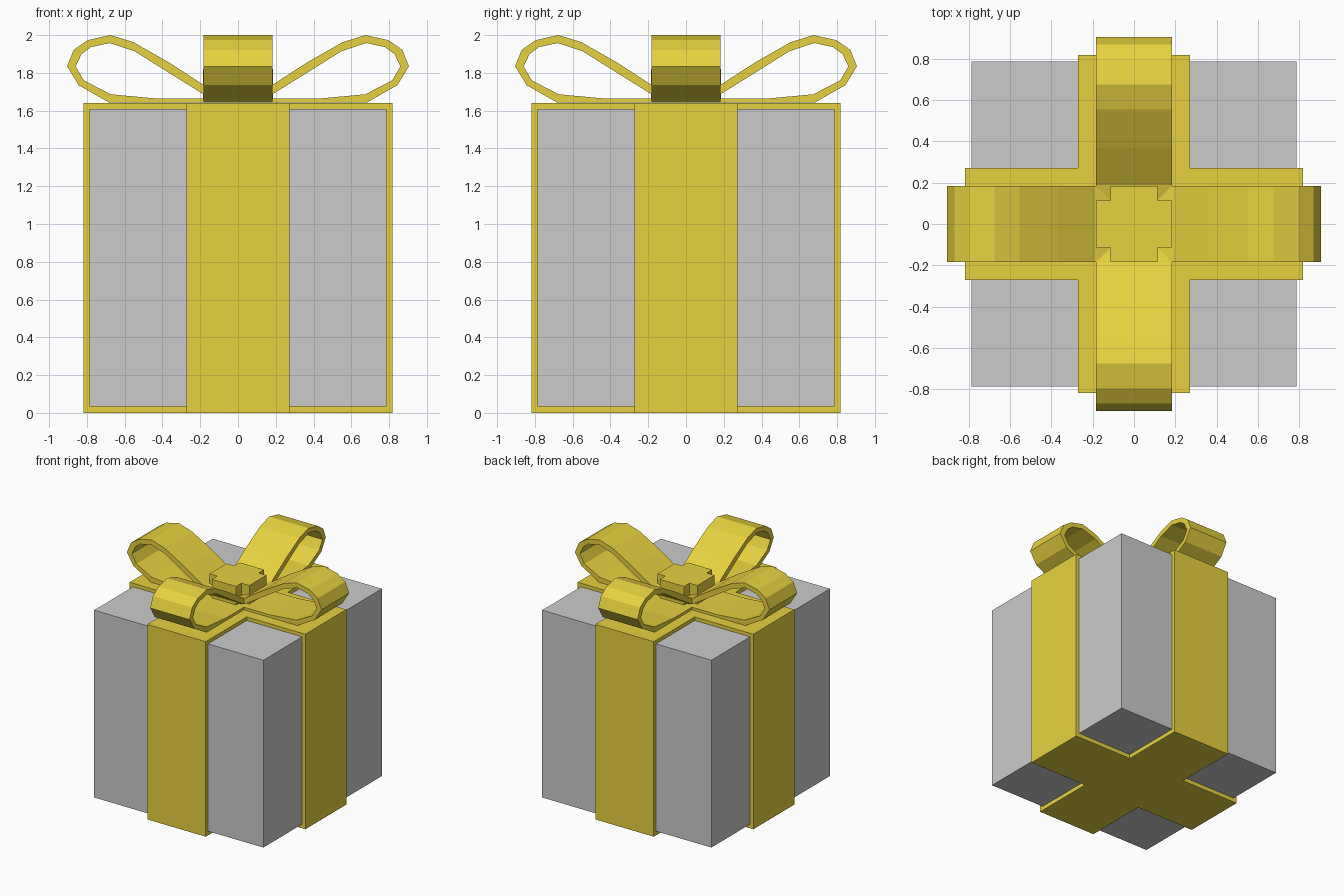
import bpy, bmesh, math
from mathutils import Matrix

if "Cube" in bpy.data.objects:
    bpy.data.objects.remove(bpy.data.objects["Cube"])

gold = bpy.data.materials.new("gold")
gold.diffuse_color = (0.8, 0.64, 0.05, 1)
gold.use_nodes = True
gold.node_tree.nodes["Principled BSDF"].inputs["Base Color"].default_value = gold.diffuse_color


def finish(name, bm, mat=None):
    bmesh.ops.recalc_face_normals(bm, faces=bm.faces)
    mesh = bpy.data.meshes.new(name)
    bm.to_mesh(mesh)
    bm.free()
    obj = bpy.data.objects.new(name, mesh)
    bpy.context.collection.objects.link(obj)
    if mat:
        mesh.materials.append(mat)
    return obj


def cross_prism(name, a, b, z0, z1):
    """Plus-shaped prism: arm length a, arm half width b."""
    bm = bmesh.new()
    pts = []
    for k in range(4):
        r = Matrix.Rotation(k * math.pi / 2, 3, 'Z')
        for x, y in ((a, -b), (a, b), (b, b)):
            v = r @ Matrix.Translation((x, y, z0)).translation
            pts.append(bm.verts.new(v))
    face = bm.faces.new(pts)
    out = bmesh.ops.extrude_face_region(bm, geom=[face])
    top = [g for g in out["geom"] if isinstance(g, bmesh.types.BMVert)]
    bmesh.ops.translate(bm, verts=top, vec=(0, 0, z1 - z0))
    return finish(name, bm, gold)


# Box
bm = bmesh.new()
bmesh.ops.create_cube(bm, size=1, matrix=Matrix.Translation((0, 0, 0.8225))
                      @ Matrix.Diagonal((1.574, 1.574, 1.575, 1)))
box = finish("gift_box", bm)

# Ribbon wrapped round the box in both directions, hollowed by the box
ribbon = cross_prism("ribbon_wrap", 0.817, 0.272, 0, 1.64)
cut = ribbon.modifiers.new("hollow", 'BOOLEAN')
cut.operation = 'DIFFERENCE'
cut.solver = 'EXACT'
cut.object = box

# Bow loops: paired outer and inner outline of one strand
outer = [(0.10, 1.715), (0.188, 1.74), (0.365, 1.855), (0.555, 1.963),
         (0.675, 2.0), (0.796, 1.973), (0.87, 1.922), (0.905, 1.835),
         (0.844, 1.735), (0.68, 1.642), (0.43, 1.642), (0.10, 1.642)]
inner = [(0.10, 1.675), (0.188, 1.69), (0.365, 1.80), (0.548, 1.915),
         (0.68, 1.958), (0.78, 1.936), (0.828, 1.90), (0.86, 1.835),
         (0.817, 1.761), (0.675, 1.687), (0.43, 1.664), (0.10, 1.664)]


def bow_loop(name, angle, w=0.183):
    bm = bmesh.new()
    rings = [[bm.verts.new((x, y, z)) for (x, z), y in
              ((o, -w), (o, w), (i, w), (i, -w))] for o, i in zip(outer, inner)]
    for r, s in zip(rings, rings[1:]):
        for k in range(4):
            n = (k + 1) % 4
            bm.faces.new((r[k], r[n], s[n], s[k]))
    bm.faces.new(rings[0])
    bm.faces.new(rings[-1])
    bmesh.ops.rotate(bm, verts=bm.verts, matrix=Matrix.Rotation(angle, 3, 'Z'))
    return finish(name, bm, gold)


for k, side in enumerate(("right", "back", "left", "front")):
    bow_loop("bow_loop_" + side, k * math.pi / 2)

# Knot in the middle of the bow
cross_prism("bow_knot", 0.185, 0.113, 1.642, 1.82)
